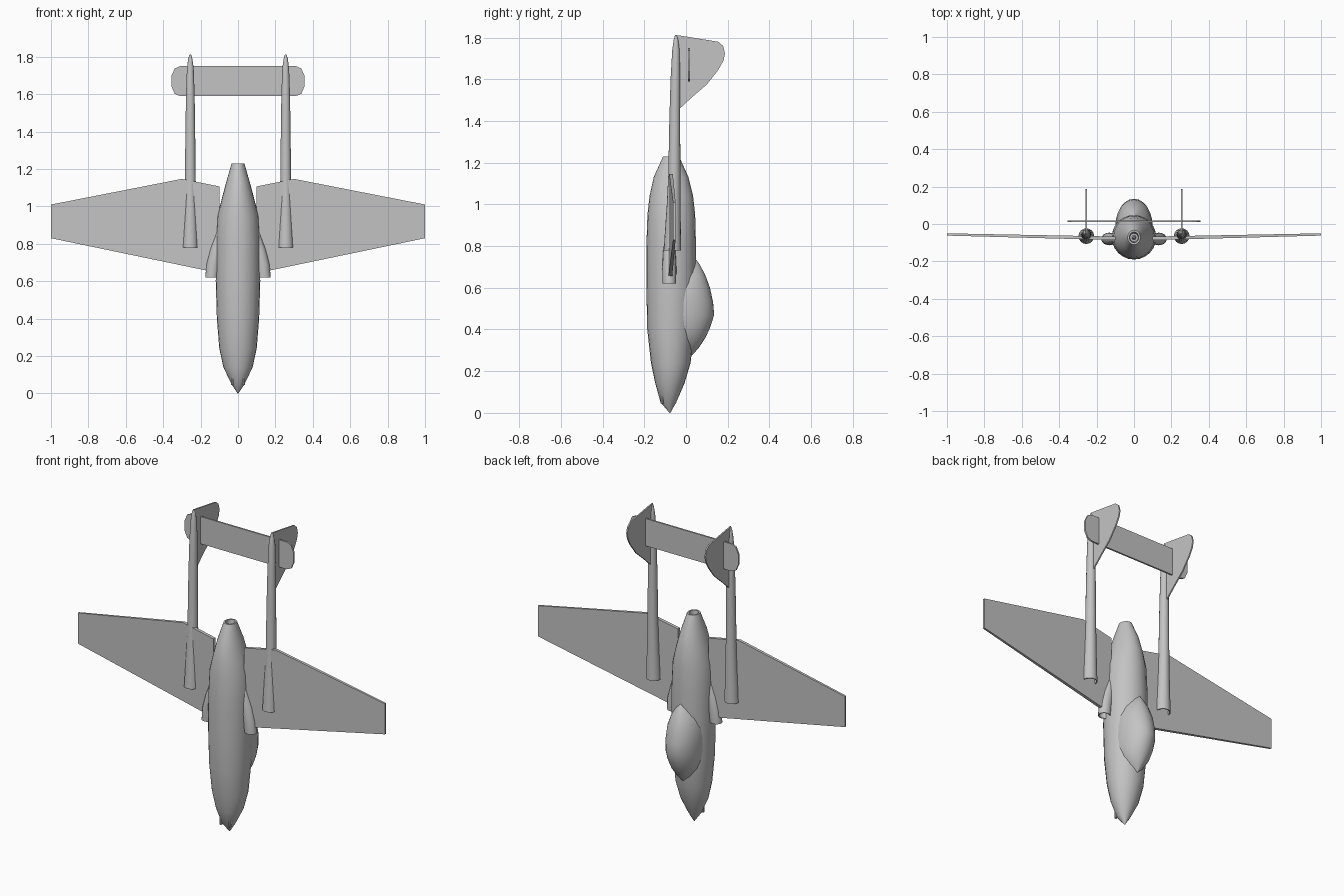
import bpy, bmesh, math

grey = bpy.data.materials.new("airframe grey")
grey.diffuse_color = (0.55, 0.55, 0.55, 1)


def finish(name, bm, smooth=True):
    bmesh.ops.recalc_face_normals(bm, faces=bm.faces[:])
    me = bpy.data.meshes.new(name)
    bm.to_mesh(me)
    bm.free()
    ob = bpy.data.objects.new(name, me)
    bpy.context.collection.objects.link(ob)
    me.materials.append(grey)
    if smooth:
        bpy.ops.object.select_all(action='DESELECT')
        ob.select_set(True)
        bpy.context.view_layer.objects.active = ob
        bpy.ops.object.shade_smooth_by_angle(angle=math.radians(35))
    return ob


def loft(name, rings, n=24):
    """Skin elliptical rings given as (z, centre x, centre y, radius x, radius y)."""
    bm = bmesh.new()
    loops = []
    for z, cx, cy, rx, ry in rings:
        loops.append([bm.verts.new((cx + rx * math.cos(2 * math.pi * i / n),
                                    cy + ry * math.sin(2 * math.pi * i / n), z))
                      for i in range(n)])
    for a, b in zip(loops, loops[1:]):
        for i in range(n):
            j = (i + 1) % n
            bm.faces.new((a[i], a[j], b[j], b[i]))
    bm.faces.new(loops[0])
    bm.faces.new(loops[-1])
    return finish(name, bm)


def plate(name, front, back):
    """Solid between two matching outlines."""
    bm = bmesh.new()
    a = [bm.verts.new(p) for p in front]
    b = [bm.verts.new(p) for p in back]
    bm.faces.new(a)
    bm.faces.new(b)
    for i in range(len(a)):
        j = (i + 1) % len(a)
        bm.faces.new((a[i], a[j], b[j], b[i]))
    return finish(name, bm, False)


# Fuselage: z, half width, lowest y, highest y; ends in a hollow exhaust
body = [(0, 0.002, -0.079, -0.075), (0.05, 0.035, -0.122, -0.047),
        (0.14, 0.078, -0.147, -0.008), (0.24, 0.1, -0.168, 0.022),
        (0.4, 0.113, -0.186, 0.04), (0.6, 0.119, -0.19, 0.048),
        (0.8, 0.118, -0.19, 0.048), (0.95, 0.11, -0.185, 0.044),
        (1.04, 0.087, -0.175, 0.034), (1.13, 0.063, -0.155, 0.012),
        (1.23, 0.034, -0.11, -0.033), (1.23, 0.025, -0.1, -0.043),
        (1.17, 0.022, -0.094, -0.05)]
loft("fuselage", [(z, 0, (a + b) / 2, w, (b - a) / 2) for z, w, a, b in body])
loft("exhaust_cone", [(1.165, 0, -0.072, 0.013, 0.013), (1.215, 0, -0.072, 0.005, 0.005)], 12)

# Canopy: z, half width, top y
canopy = [(0.275, 0.004, 0.028), (0.31, 0.045, 0.06), (0.36, 0.077, 0.093),
          (0.41, 0.092, 0.116), (0.47, 0.099, 0.135), (0.53, 0.1, 0.13),
          (0.6, 0.095, 0.115), (0.66, 0.075, 0.093), (0.71, 0.042, 0.067),
          (0.74, 0.004, 0.045)]
loft("canopy", [(z, 0, -0.01, w, t + 0.01) for z, w, t in canopy])

for s, side in ((1, "right"), (-1, "left")):
    # Cheek intake with a hollow mouth
    loft(side + "_intake", [(0.68, s * 0.138, -0.08, 0.025, 0.023),
                            (0.62, s * 0.14, -0.08, 0.029, 0.027),
                            (0.62, s * 0.14, -0.08, 0.035, 0.032),
                            (0.69, s * 0.132, -0.08, 0.037, 0.034),
                            (0.77, s * 0.115, -0.08, 0.034, 0.03),
                            (0.86, s * 0.09, -0.08, 0.025, 0.022)], 16)

    # Wing, with slight dihedral and thinner tip
    wing = [(0.10, 1.107), (0.30, 1.147), (1.0, 1.01), (1.0, 0.83), (0.10, 0.643)]

    def skin(k):
        return [(s * x, -0.079 + 0.023 * x + k * (0.010 - 0.004 * x), z) for x, z in wing]
    plate(side + "_wing", skin(-1), skin(1))

    # Tail boom with a hollow front
    boom = [(0.86, -0.065, 0.030), (0.78, -0.065, 0.037), (0.78, -0.065, 0.042),
            (0.9, -0.062, 0.037), (1.0, -0.059, 0.033), (1.14, -0.056, 0.029),
            (1.4, -0.054, 0.026), (1.6, -0.051, 0.023), (1.74, -0.048, 0.018),
            (1.79, -0.048, 0.011), (1.813, -0.048, 0.004)]
    loft(side + "_boom", [(z, s * 0.255, y, r, r) for z, y, r in boom], 16)

    # Tail fin
    fin = [(-0.05, 1.81), (-0.03, 1.81), (0.155, 1.78), (0.178, 1.76),
           (0.187, 1.725), (0.18, 1.69), (0.155, 1.645), (0.1, 1.575),
           (0.03, 1.515), (-0.035, 1.455), (-0.05, 1.455)]
    plate(side + "_fin", [(s * 0.251, y, z) for y, z in fin],
          [(s * 0.259, y, z) for y, z in fin])

    # Nose gun stub
    loft(side + "_gun", [(0.045, s * 0.03, -0.115, 0.007, 0.007),
                         (0.1, s * 0.03, -0.115, 0.007, 0.007)], 8)

# Tailplane with clipped round ends
half = [(0.31, 1.75), (0.338, 1.738), (0.355, 1.70), (0.355, 1.64), (0.338, 1.602), (0.31, 1.59)]
outline = half + [(-x, z) for x, z in reversed(half)]
plate("tailplane", [(x, 0.010, z) for x, z in outline], [(x, 0.020, z) for x, z in outline])
